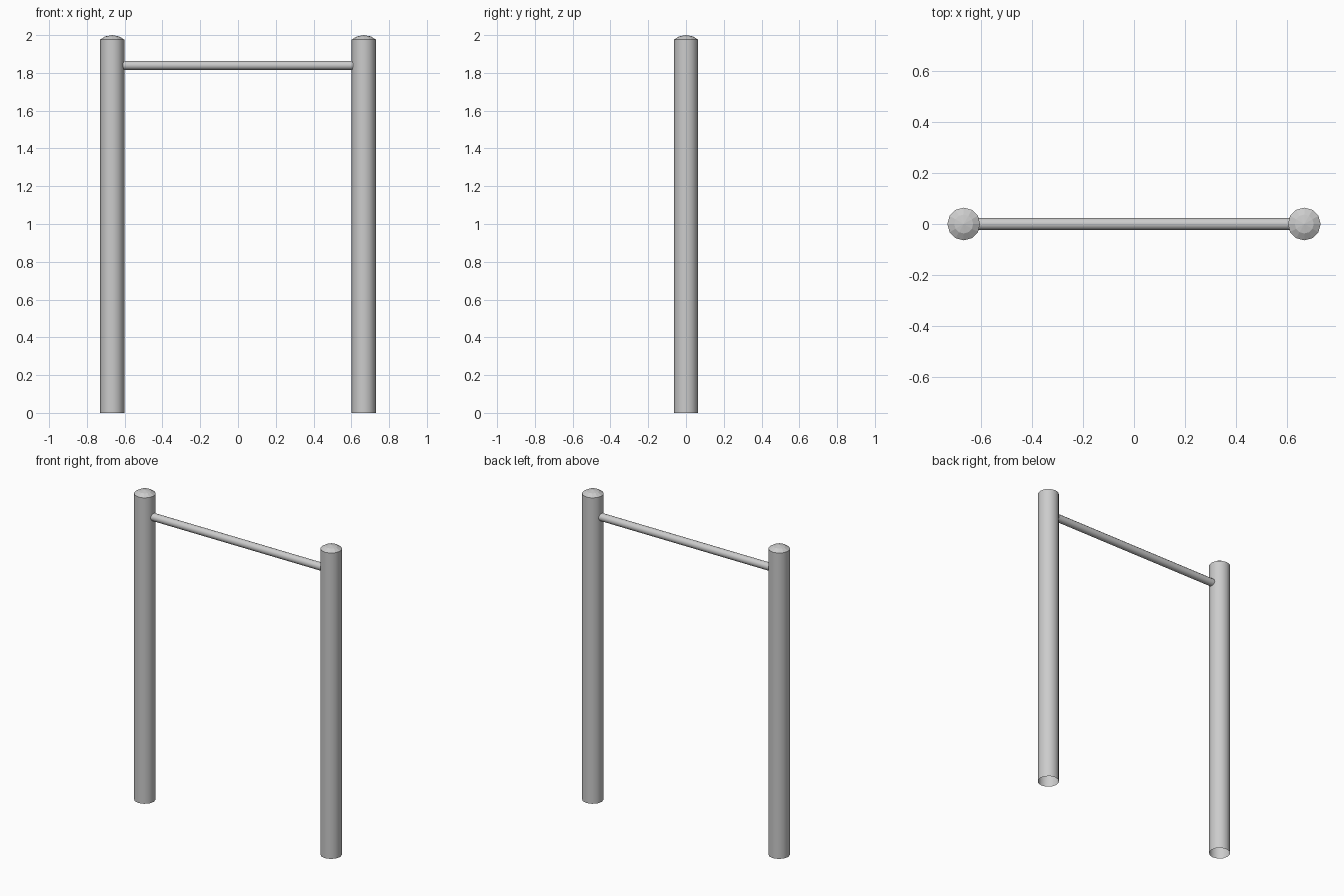
import bpy, bmesh, math

if "Cube" in bpy.data.objects:
    bpy.data.objects.remove(bpy.data.objects["Cube"])

SIDES = 12


def finish(name, bm, smooth_angle):
    bmesh.ops.recalc_face_normals(bm, faces=bm.faces)
    mesh = bpy.data.meshes.new(name)
    bm.to_mesh(mesh)
    bm.free()
    obj = bpy.data.objects.new(name, mesh)
    bpy.context.collection.objects.link(obj)
    bpy.ops.object.select_all(action='DESELECT')
    obj.select_set(True)
    bpy.context.view_layer.objects.active = obj
    if smooth_angle:
        bpy.ops.object.shade_smooth_by_angle(angle=math.radians(smooth_angle))
    return obj


def lathe(name, profile, x=0.0, tip=None, smooth_angle=0):
    """Stack rings of (radius, z) around a vertical axis, optionally closed by a tip."""
    bm = bmesh.new()
    rings = []
    for r, z in profile:
        rings.append([bm.verts.new((x + r * math.cos(math.tau * i / SIDES),
                                    r * math.sin(math.tau * i / SIDES), z))
                      for i in range(SIDES)])
    for low, high in zip(rings, rings[1:]):
        for i in range(SIDES):
            j = (i + 1) % SIDES
            bm.faces.new((low[i], low[j], high[j], high[i]))
    if tip is not None:
        top = bm.verts.new((x, 0, tip))
        for i in range(SIDES):
            bm.faces.new((rings[-1][i], rings[-1][(i + 1) % SIDES], top))
    return finish(name, bm, smooth_angle)


# Upright posts, open at the foot, each with a shallow faceted cap
for side, x in (("left", -0.666), ("right", 0.666)):
    lathe(side + "_post", [(0.064, 0.0), (0.064, 1.976)], x, smooth_angle=40)
    lathe(side + "_post_cap", [(0.064, 1.976), (0.037, 1.993)], x, tip=2.0)

# Horizontal bar between the posts
bar = lathe("pull_up_bar", [(0.024, -0.61), (0.024, 0.61)], smooth_angle=40)
bar.rotation_euler = (0, math.pi / 2, 0)
bar.location = (0, 0, 1.84)
